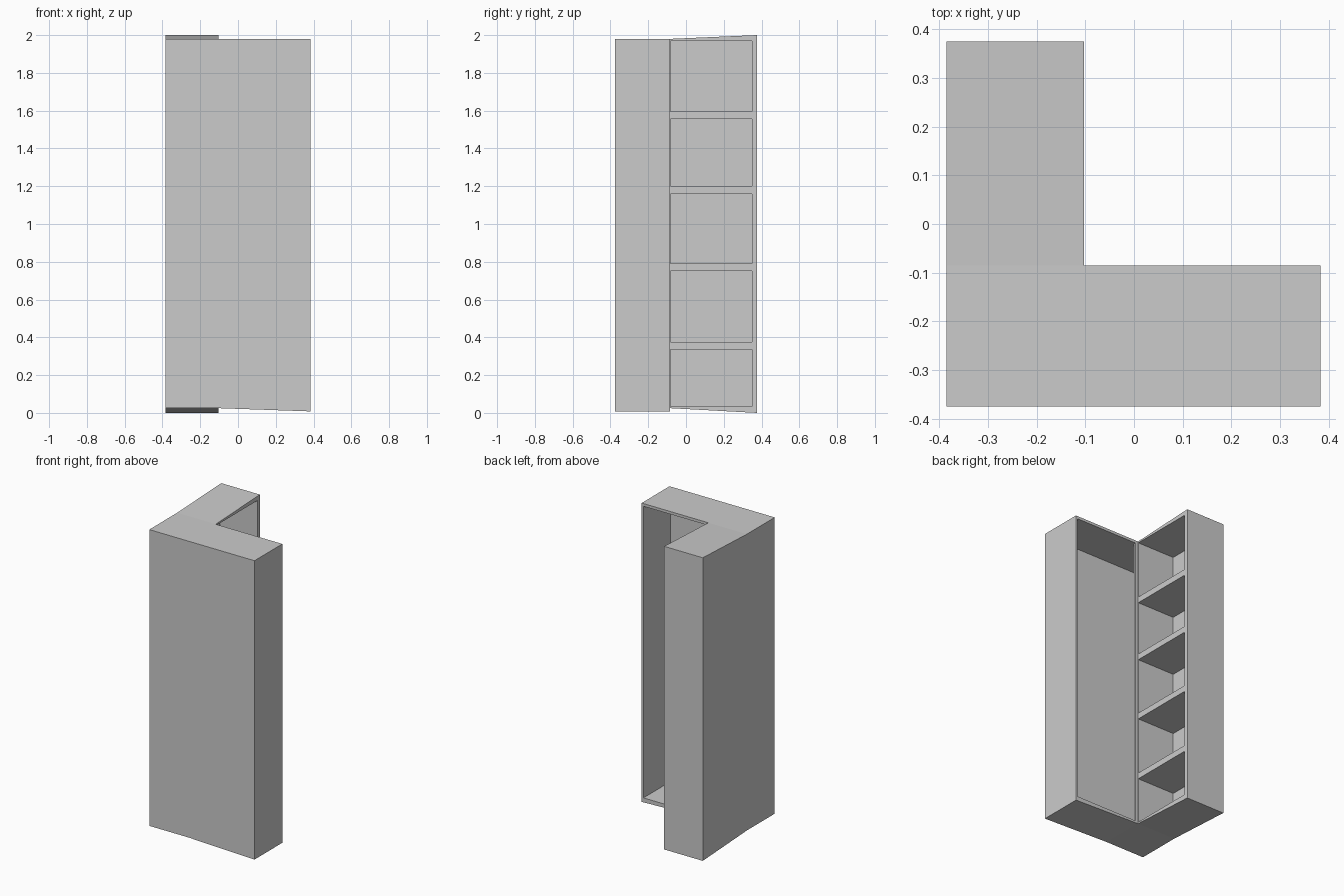
import bpy, bmesh

if "Cube" in bpy.data.objects:
    bpy.data.objects.remove(bpy.data.objects["Cube"])

# plan corners of the L-shaped cabinet
XL, XI, XR = -0.385, -0.103, 0.383
YF, YI, YB = -0.375, -0.085, 0.375


def add_prism(bm, pts, tiles, zb, zt):
    """Vertical prism over an outline; tiles split its top and bottom into flat faces."""
    lo = [bm.verts.new((x, y, z)) for (x, y), z in zip(pts, zb)]
    hi = [bm.verts.new((x, y, z)) for (x, y), z in zip(pts, zt)]
    for t in tiles:
        bm.faces.new([hi[i] for i in t])
        bm.faces.new([lo[i] for i in reversed(t)])
    n = len(pts)
    for i in range(n):
        j = (i + 1) % n
        bm.faces.new((lo[i], lo[j], hi[j], hi[i]))


def make_object(name, bm):
    bmesh.ops.recalc_face_normals(bm, faces=bm.faces)
    me = bpy.data.meshes.new(name)
    bm.to_mesh(me)
    bm.free()
    ob = bpy.data.objects.new(name, me)
    bpy.context.collection.objects.link(ob)
    return ob


# outer body: corner block, wardrobe wing to the right, shelf wing to the back
outline = [(XL, YF), (XI, YF), (XR, YF), (XR, YI),
           (XI, YI), (XI, YB), (XL, YB), (XL, YI)]
bottom = [0.025, 0.025, 0.008, 0.008, 0.025, 0, 0, 0.025]
top = [1.98, 1.98, 1.98, 1.98, 1.98, 2, 2, 1.98]
bm = bmesh.new()
add_prism(bm, outline, [(0, 1, 4, 7), (1, 2, 3, 4), (7, 4, 5, 6)], bottom, top)
cabinet = make_object("corner_cabinet_body", bm)

# cavities: tall wardrobe space reaching into the corner
bm = bmesh.new()
room = [(-0.375, -0.365), (0.37, -0.365), (0.37, 0), (-0.083, 0),
        (-0.083, -0.1), (-0.375, -0.1)]
add_prism(bm, room, [range(6)], [0.038] * 6, [1.962] * 6)

# cavities: five open shelf compartments
for z0, z1 in [(0.035, 0.335), (0.375, 0.75), (0.79, 1.16), (1.2, 1.555), (1.595, 1.97)]:
    bay = [(-0.377, -0.083), (-0.09, -0.083), (-0.09, 0.35), (-0.377, 0.35)]
    add_prism(bm, bay, [range(4)], [z0] * 4, [z1] * 4)
cavities = make_object("cavity_cutter", bm)
cavities.hide_render = True

# carve the cavities out of the body
mod = cabinet.modifiers.new("cavities", 'BOOLEAN')
mod.operation = 'DIFFERENCE'
mod.solver = 'EXACT'
mod.object = cavities
bpy.context.view_layer.objects.active = cabinet
bpy.ops.object.modifier_apply(modifier=mod.name)
bpy.data.objects.remove(cavities)
